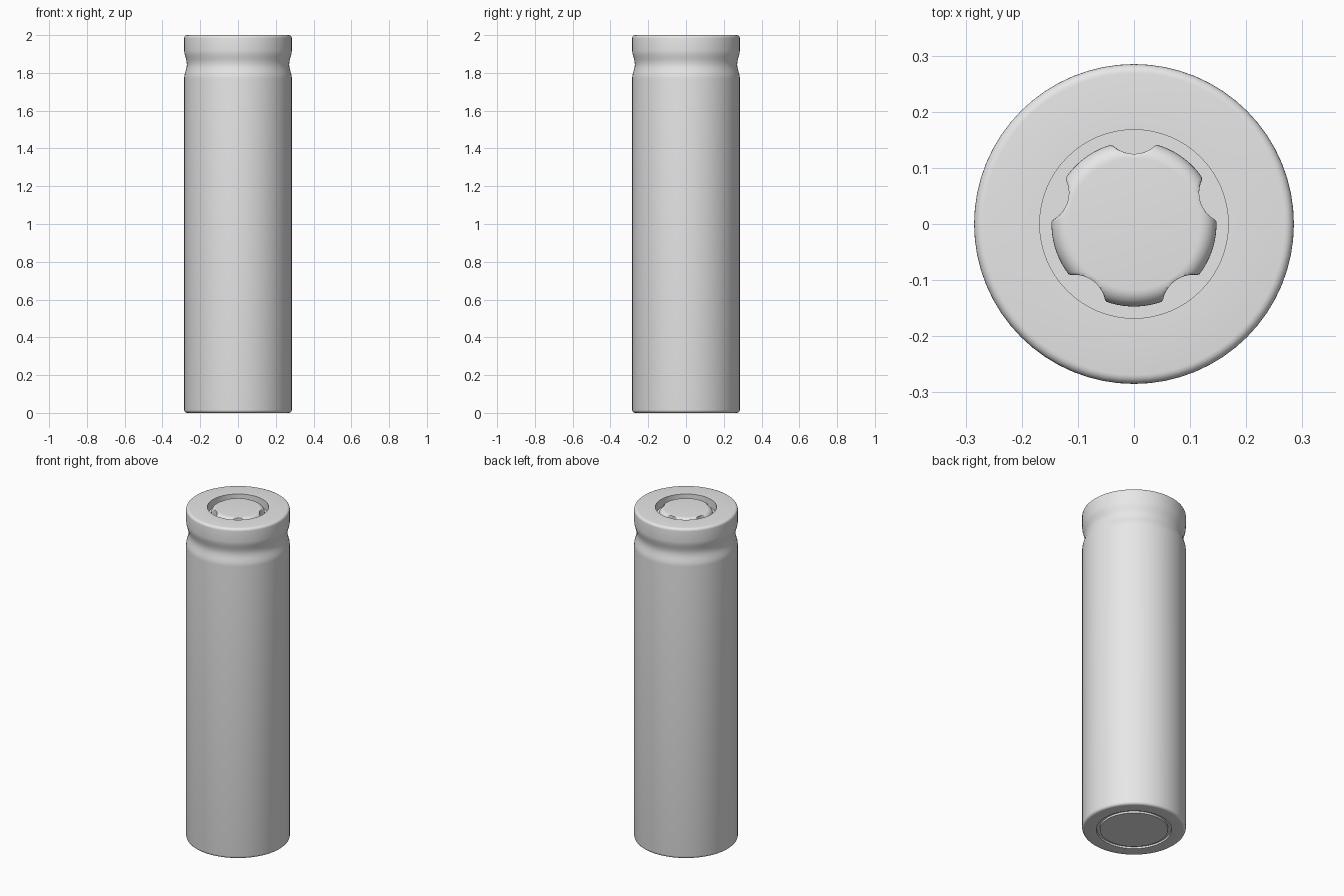
import bpy
import bmesh
from math import sin, cos, pi, sqrt, tau, radians

old = bpy.data.objects.get("Cube")
if old:
    bpy.data.objects.remove(old, do_unlink=True)

# Plain metal grey
metal = bpy.data.materials.new("light_grey_metal")
metal.use_nodes = True
grey = (0.8, 0.8, 0.8, 1)
metal.diffuse_color = grey
metal.node_tree.nodes["Principled BSDF"].inputs["Base Color"].default_value = grey


def loft(name, profile, segments, radius_at=lambda r, a: r):
    """Closed stack of rings from (radius, z) points, capped at both ends."""
    bm = bmesh.new()
    rings = []
    for r, z in profile:
        ring = []
        for i in range(segments):
            a = tau * i / segments
            rr = radius_at(r, a)
            ring.append(bm.verts.new((rr * cos(a), rr * sin(a), z)))
        rings.append(ring)
    for low, high in zip(rings, rings[1:]):
        for i in range(segments):
            j = (i + 1) % segments
            bm.faces.new((low[i], low[j], high[j], high[i]))
    bm.faces.new(rings[0][::-1])
    bm.faces.new(rings[-1])
    bmesh.ops.recalc_face_normals(bm, faces=bm.faces)
    mesh = bpy.data.meshes.new(name)
    bm.to_mesh(mesh)
    bm.free()
    mesh.materials.append(metal)
    obj = bpy.data.objects.new(name, mesh)
    bpy.context.collection.objects.link(obj)
    bpy.ops.object.select_all(action='DESELECT')
    obj.select_set(True)
    bpy.context.view_layer.objects.active = obj
    bpy.ops.object.shade_smooth_by_angle(angle=radians(32))
    return obj


def fillet(cr, cz, size, start, end, steps=5):
    """Arc of profile points around (cr, cz), angles in degrees."""
    angles = [radians(start + (end - start) * i / steps) for i in range(steps + 1)]
    return [(cr + size * cos(a), cz + size * sin(a)) for a in angles]


RADIUS, HEIGHT, EDGE = 0.285, 2.0, 0.016
FLOOR = 1.95

# Can: grooved base, rounded ends, crimped neck and recessed top
base = [(0.186, 0.0), (0.188, 0.01), (0.205, 0.01), (0.207, 0.0)]
neck = []
for i in range(17):
    t = i / 16
    neck.append((RADIUS - 0.014 * (1 - cos(tau * t)) / 2, 1.77 + 0.15 * t))
can = (base
       + fillet(RADIUS - EDGE, EDGE, EDGE, -90, 0)
       + neck
       + fillet(RADIUS - EDGE, HEIGHT - EDGE, EDGE, 0, 90)
       + [(0.168, HEIGHT), (0.168, FLOOR)])
loft("can", can, 64)

# Terminal cap: rounded button with five scalloped vents
VENT_CENTRE, VENT_RADIUS = 0.18, 0.055


def scalloped(r, a):
    step = tau / 5
    off = (a - pi / 2 + step / 2) % step - step / 2
    inside = VENT_RADIUS ** 2 - (VENT_CENTRE * sin(off)) ** 2
    if inside <= 0:
        return r
    return min(r, VENT_CENTRE * cos(off) - sqrt(inside))


CAP_TOP, ROUND = 1.995, 0.03
cap = [(0.147, FLOOR - 0.002)] + fillet(0.147 - ROUND, CAP_TOP - ROUND, ROUND, 0, 90, 8)
loft("terminal_cap", cap, 240, scalloped)
